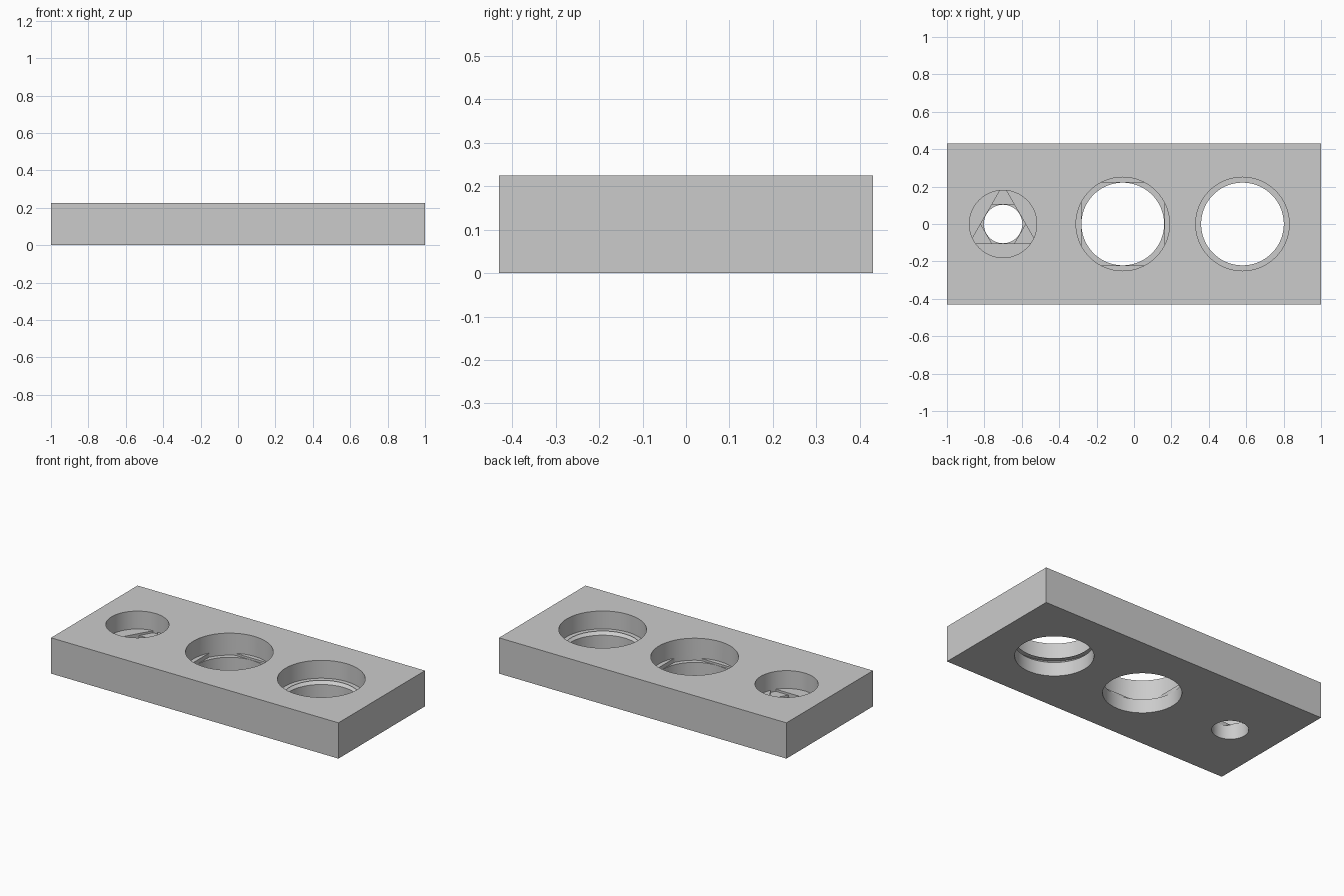
import bpy
import bmesh
from math import pi, cos, sin
from mathutils import Vector, Matrix

cube = bpy.data.objects.get("Cube")
if cube:
    bpy.data.objects.remove(cube, do_unlink=True)

LENGTH, DEPTH, HEIGHT = 2.0, 0.86, 0.225
STEP_Z = HEIGHT / 2      # counterbore floor
LAYER = 0.013            # depth of each bridging recess
TOP = HEIGHT + 0.05

grey = bpy.data.materials.new("grey")
grey.use_nodes = True
grey.diffuse_color = (0.6, 0.6, 0.6, 1)
grey.node_tree.nodes["Principled BSDF"].inputs["Base Color"].default_value = (0.6, 0.6, 0.6, 1)


def add_object(name, bm):
    bmesh.ops.recalc_face_normals(bm, faces=bm.faces)
    mesh = bpy.data.meshes.new(name)
    bm.to_mesh(mesh)
    bm.free()
    obj = bpy.data.objects.new(name, mesh)
    bpy.context.collection.objects.link(obj)
    return obj


# Plate
bm = bmesh.new()
bmesh.ops.create_cube(bm, size=1)
bmesh.ops.scale(bm, vec=(LENGTH, DEPTH, HEIGHT), verts=bm.verts)
bmesh.ops.translate(bm, vec=(0, 0, HEIGHT / 2), verts=bm.verts)
plate = add_object("plate", bm)
plate.data.materials.append(grey)


def cut(x, z0, z1, r0, r1=None, flats=(), inner=0):
    """Cut a round pocket, optionally trimmed by flat sides at given angles."""
    bm = bmesh.new()
    bmesh.ops.create_cone(bm, cap_ends=True, segments=96, radius1=r0,
                          radius2=r1 or r0, depth=z1 - z0,
                          matrix=Matrix.Translation((x, 0, (z0 + z1) / 2)))
    for a in flats:
        n = Vector((cos(a), sin(a), 0))
        res = bmesh.ops.bisect_plane(bm, geom=bm.verts[:] + bm.edges[:] + bm.faces[:],
                                     plane_co=Vector((x, 0, 0)) + n * inner,
                                     plane_no=n, clear_outer=True)
        edges = [e for e in res["geom_cut"] if isinstance(e, bmesh.types.BMEdge)]
        bmesh.ops.holes_fill(bm, edges=edges)
    cutter = add_object("cutter", bm)
    cutter.hide_render = True
    mod = plate.modifiers.new("cut", "BOOLEAN")
    mod.operation, mod.solver, mod.object = "DIFFERENCE", "EXACT", cutter
    bpy.context.view_layer.update()
    graph = bpy.context.evaluated_depsgraph_get()
    result = bpy.data.meshes.new_from_object(plate.evaluated_get(graph))
    plate.modifiers.clear()
    plate.data = result
    bpy.data.objects.remove(cutter, do_unlink=True)


def stepped_hole(x, bore, counterbore, first, second):
    """Through hole, counterbore and two flat-sided recesses between them."""
    cut(x, -0.05, TOP, bore)
    cut(x, STEP_Z, TOP, counterbore)
    inner = bore + 0.001
    cut(x, STEP_Z - LAYER, TOP, counterbore, flats=first, inner=inner)
    cut(x, STEP_Z - 2 * LAYER, TOP, counterbore, flats=second, inner=inner)


# Small screw hole: triangular recess, then hexagonal
stepped_hole(-0.70, 0.103, 0.18,
             [pi / 6 + i * 2 * pi / 3 for i in range(3)],
             [pi / 6 + i * pi / 3 for i in range(6)])

# Middle hole: slot recess, then square
stepped_hole(-0.06, 0.221, 0.25, [0, pi], [i * pi / 2 for i in range(4)])

# Hole with a conical shoulder
cut(0.58, -0.05, TOP, 0.221)
cut(0.58, STEP_Z - 2 * LAYER, STEP_Z, 0.221, 0.25)
cut(0.58, STEP_Z, TOP, 0.25)

# Smooth round walls, sharp rims
for obj in bpy.context.selected_objects:
    obj.select_set(False)
bpy.context.view_layer.objects.active = plate
plate.select_set(True)
bpy.ops.object.shade_smooth_by_angle(angle=pi / 9)
